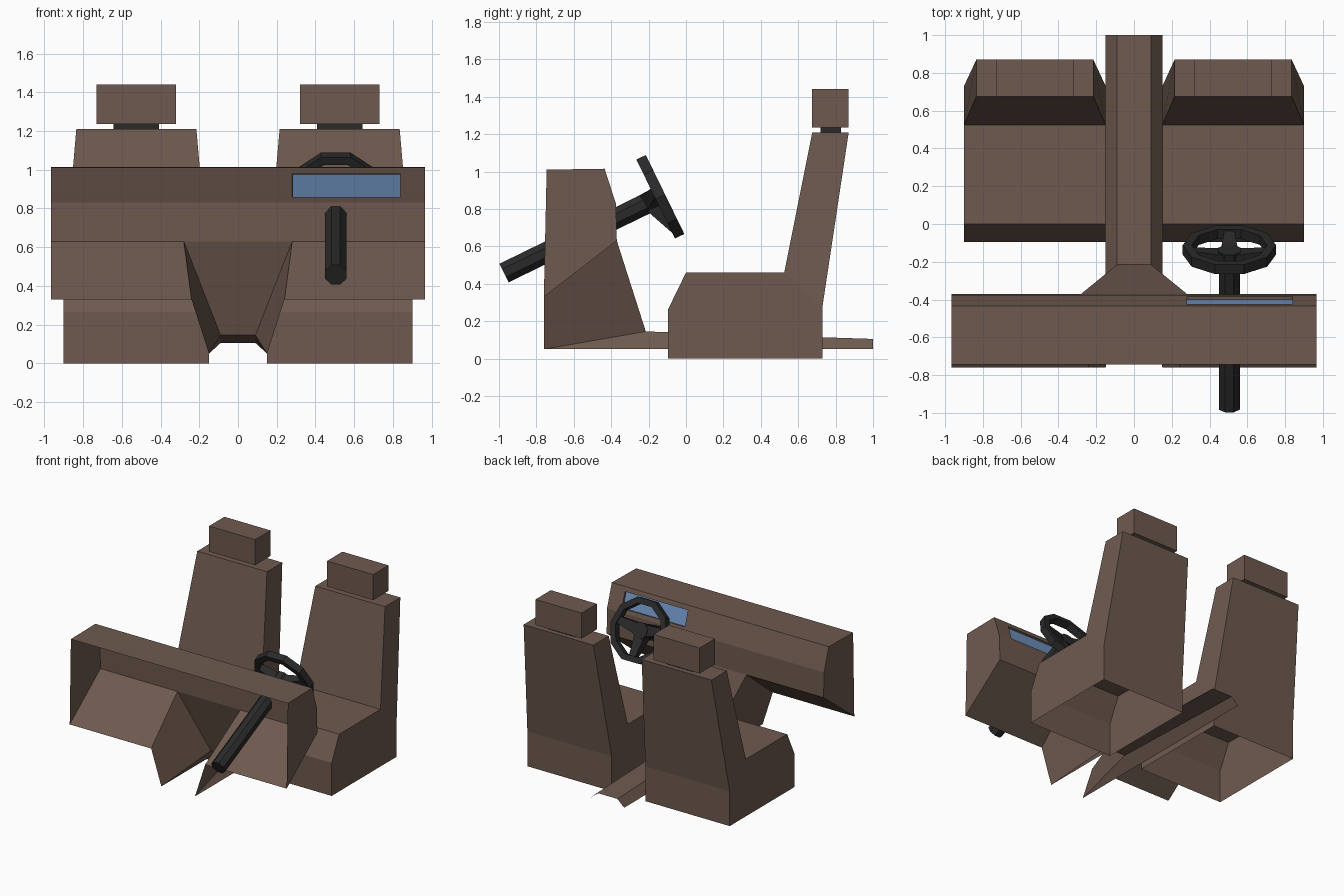
import bpy, bmesh, math
from mathutils import Matrix, Vector

if "Cube" in bpy.data.objects:
    bpy.data.objects.remove(bpy.data.objects["Cube"], do_unlink=True)


def material(name, rgb):
    m = bpy.data.materials.new(name)
    m.use_nodes = True
    m.diffuse_color = (*rgb, 1)
    m.node_tree.nodes["Principled BSDF"].inputs["Base Color"].default_value = (*rgb, 1)
    return m


BROWN = material("brown_leather", (0.156, 0.102, 0.078))
DARK = material("dark_plastic", (0.023, 0.023, 0.024))
BLUE = material("blue_display", (0.156, 0.283, 0.515))


def finish(bm, name, mats, matrix=None):
    bmesh.ops.recalc_face_normals(bm, faces=bm.faces[:])
    me = bpy.data.meshes.new(name)
    bm.to_mesh(me)
    bm.free()
    for m in mats:
        me.materials.append(m)
    ob = bpy.data.objects.new(name, me)
    if matrix:
        ob.matrix_world = matrix
    bpy.context.collection.objects.link(ob)
    return ob


def box(name, lo, hi, mat):
    lo, hi = Vector(lo), Vector(hi)
    bm = bmesh.new()
    bmesh.ops.create_cube(bm, size=1)
    for v in bm.verts:
        v.co = (lo + hi) / 2 + v.co * (hi - lo)
    return finish(bm, name, [mat])


# Seats: side profile swept across the width, tapered backrest, open underneath
SEAT = [(-0.095, 0), (-0.095, 0.265), (0, 0.46), (0.525, 0.46),
        (0.675, 1.21), (0.87, 1.21), (0.73, 0.28), (0.73, 0)]


def seat(side, cx):
    bm = bmesh.new()
    rows = []
    for s in (-1, 1):
        rows.append([bm.verts.new((cx + s * (0.31 if z > 1 else 0.375), y, z))
                     for y, z in SEAT])
    a, b = rows
    for i in range(len(SEAT) - 1):
        bm.faces.new((a[i], a[i + 1], b[i + 1], b[i]))
    for r in rows:
        bm.faces.new([r[i] for i in (0, 1, 2, 3, 6, 7)])
        bm.faces.new(r[3:7])
    finish(bm, side + "_seat", [BROWN])
    box(side + "_headrest_post", (cx - 0.118, 0.72, 1.2), (cx + 0.118, 0.83, 1.25), DARK)
    box(side + "_headrest", (cx - 0.205, 0.675, 1.235), (cx + 0.205, 0.87, 1.44), BROWN)


for side, cx in (("left", 0.525), ("right", -0.525)):
    seat(side, cx)

# Dashboard: shell open at the front, with a recessed display
DASH = [(-0.745, 1.01), (-0.435, 1.015), (-0.424, 0.98), (-0.385, 0.86),
        (-0.375, 0.83), (-0.37, 0.63), (-0.76, 0.33)]
XS = [-0.965, -0.28, 0.28, 0.84, 0.965]
bm = bmesh.new()
grid = []
for y, z in DASH:
    grid.append([bm.verts.new((math.copysign(0.24, x) if z < 0.5 and abs(x) == 0.28 else x, y, z))
                 for x in XS])
display = None
for r in range(len(DASH) - 1):
    for c in range(len(XS) - 1):
        if r == len(DASH) - 2 and c == 1:
            continue  # opening above the console
        f = bm.faces.new((grid[r][c], grid[r + 1][c], grid[r + 1][c + 1], grid[r][c + 1]))
        if r == 2 and c == 2:
            display = f
for c in (0, -1):
    bm.faces.new([row[c] for row in grid])
bmesh.ops.recalc_face_normals(bm, faces=bm.faces[:])
depth = -0.015 if display.normal.y > 0 else 0.015
bmesh.ops.inset_individual(bm, faces=[display], thickness=0.002, depth=depth)
display.material_index = 1
finish(bm, "dashboard", [BROWN, BLUE])

# Centre console and floor tunnel: one half, mirrored
bm = bmesh.new()
top, front, foot, bend, tail_low, tail_top, top_mid, bend_mid, tail_mid = [
    bm.verts.new(p) for p in (
        (0.28, -0.37, 0.63), (0.24, -0.76, 0.33), (0.15, -0.76, 0.05),
        (0.09, -0.215, 0.145), (0.15, 1, 0.05), (0.09, 1, 0.105),
        (0, -0.37, 0.63), (0, -0.215, 0.145), (0, 1, 0.105))]
for f in ((top, front, foot, bend), (foot, tail_low, tail_top, bend),
          (top, bend, bend_mid, top_mid), (bend, tail_top, tail_mid, bend_mid)):
    bm.faces.new(f)
console = finish(bm, "centre_console", [BROWN])
console.modifiers.new("mirror", 'MIRROR')

# Steering frame: local z runs along the column towards the driver, local y up the wheel
TILT = math.radians(26)
axis = Vector((0, math.cos(TILT), math.sin(TILT)))
up = Vector((0, -math.sin(TILT), math.cos(TILT)))
FRAME = Matrix.Translation((0.505, -0.137, 0.865)) @ Matrix(
    (up.cross(axis), up, axis)).transposed().to_4x4()


def drum(name, r1, r2, z1, z2):
    bm = bmesh.new()
    bmesh.ops.create_cone(bm, cap_ends=True, segments=8, radius1=r1, radius2=r2, depth=z2 - z1,
                          matrix=Matrix.Translation((0, 0, (z1 + z2) / 2))
                          @ Matrix.Rotation(math.pi / 8, 4, 'Z'))
    return finish(bm, name, [DARK], FRAME)


drum("steering_column", 0.06, 0.06, -0.93, -0.1)
drum("steering_hub", 0.06, 0.065, -0.12, 0.0)

# Wheel rim: ten-sided ring with a square section
bm = bmesh.new()
SIDES = 10
rings = []
for i in range(SIDES):
    a = 2 * math.pi * (i + 0.5) / SIDES + math.pi / 2
    rings.append([bm.verts.new((r * math.cos(a), r * math.sin(a), z))
                  for r, z in ((0.247, -0.028), (0.247, 0.028), (0.2, 0.028), (0.2, -0.028))])
for i, ring in enumerate(rings):
    nxt = rings[(i + 1) % SIDES]
    for j in range(4):
        k = (j + 1) % 4
        bm.faces.new((ring[j], ring[k], nxt[k], nxt[j]))
finish(bm, "steering_wheel_rim", [DARK], FRAME)

# Spokes: tapered bars from hub to rim
for name, angle in (("lower", -90), ("left", 10), ("right", 170)):
    bm = bmesh.new()
    bmesh.ops.create_cube(bm, size=2)
    for v in bm.verts:
        if v.co.x < 0:
            v.co = (0.03, v.co.y * 0.045, -0.1 if v.co.z < 0 else -0.01)
        else:
            v.co = (0.215, v.co.y * 0.025, v.co.z * 0.022)
    finish(bm, name + "_spoke", [DARK], FRAME @ Matrix.Rotation(math.radians(angle), 4, 'Z'))
